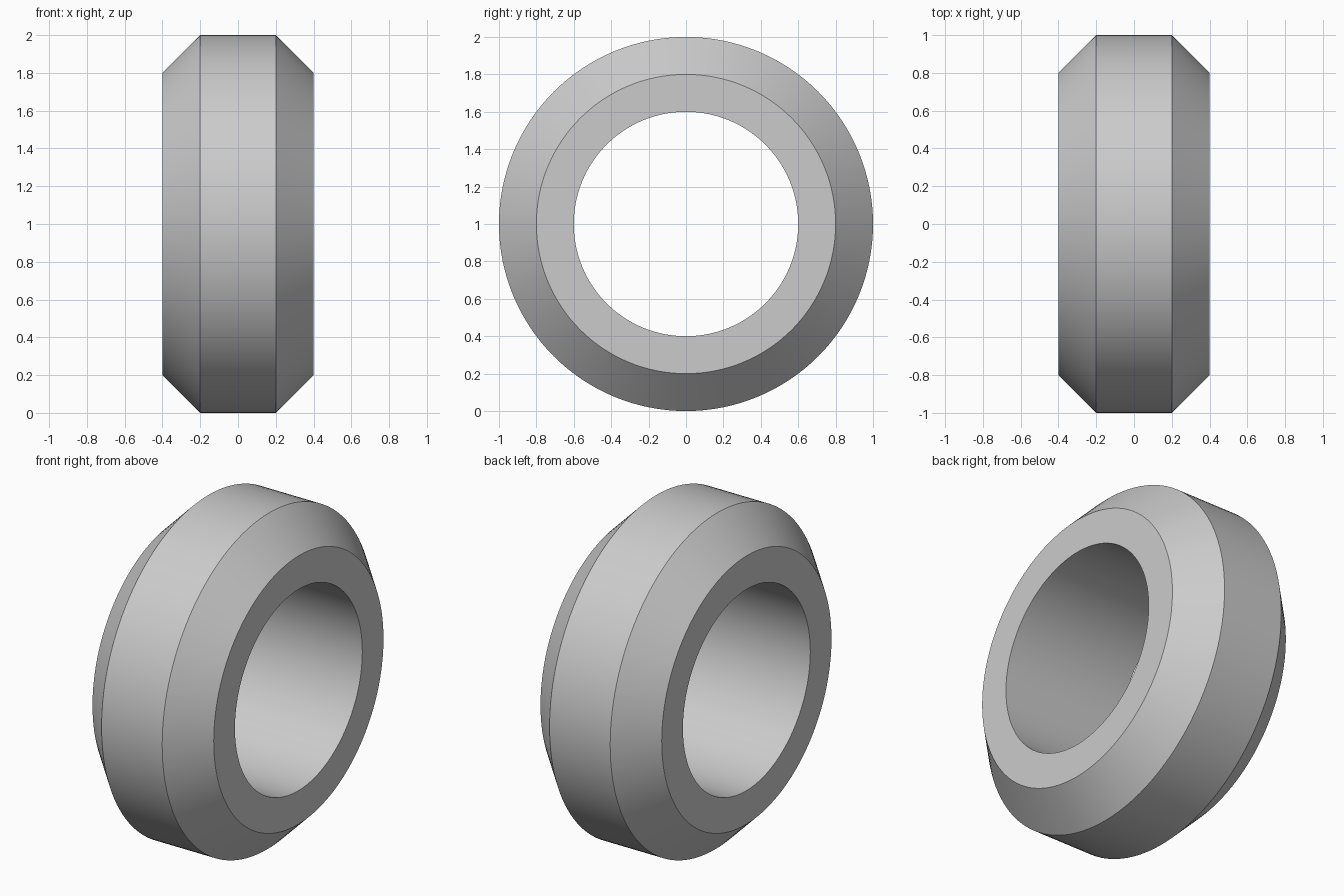
import bpy, bmesh, math
from mathutils import Matrix, Vector

if "Cube" in bpy.data.objects:
    bpy.data.objects.remove(bpy.data.objects["Cube"], do_unlink=True)

SEGMENTS = 128

# Plain grey material
grey = bpy.data.materials.new("plain_grey")
grey.use_nodes = True
colour = (0.6, 0.6, 0.6, 1)
grey.diffuse_color = colour
grey.node_tree.nodes["Principled BSDF"].inputs["Base Color"].default_value = colour

# Ring section as (x, radius): bore, flat sides, chamfers, rim
half = [(0.4, 0.6), (0.4, 0.8), (0.2, 1.0)]
profile = half + [(-x, r) for x, r in reversed(half)]

# Spin the closed section around the x axis
bm = bmesh.new()
verts = [bm.verts.new((x, 0, r)) for x, r in profile]
edges = [bm.edges.new((verts[i - 1], verts[i])) for i in range(len(verts))]
bmesh.ops.spin(bm, geom=verts + edges, cent=(0, 0, 0), axis=(1, 0, 0),
               angle=math.tau, steps=SEGMENTS, use_merge=True)
bmesh.ops.remove_doubles(bm, verts=bm.verts, dist=0.0001)
bmesh.ops.recalc_face_normals(bm, faces=bm.faces)
bmesh.ops.translate(bm, verts=bm.verts, vec=(0, 0, 1))

mesh = bpy.data.meshes.new("chamfered_ring")
bm.to_mesh(mesh)
bm.free()
mesh.materials.append(grey)
ring = bpy.data.objects.new("chamfered_ring", mesh)
bpy.context.collection.objects.link(ring)

# Smooth round faces, crisp chamfer edges
bpy.ops.object.select_all(action="DESELECT")
ring.select_set(True)
bpy.context.view_layer.objects.active = ring
bpy.ops.object.shade_smooth_by_angle(angle=math.radians(30))
